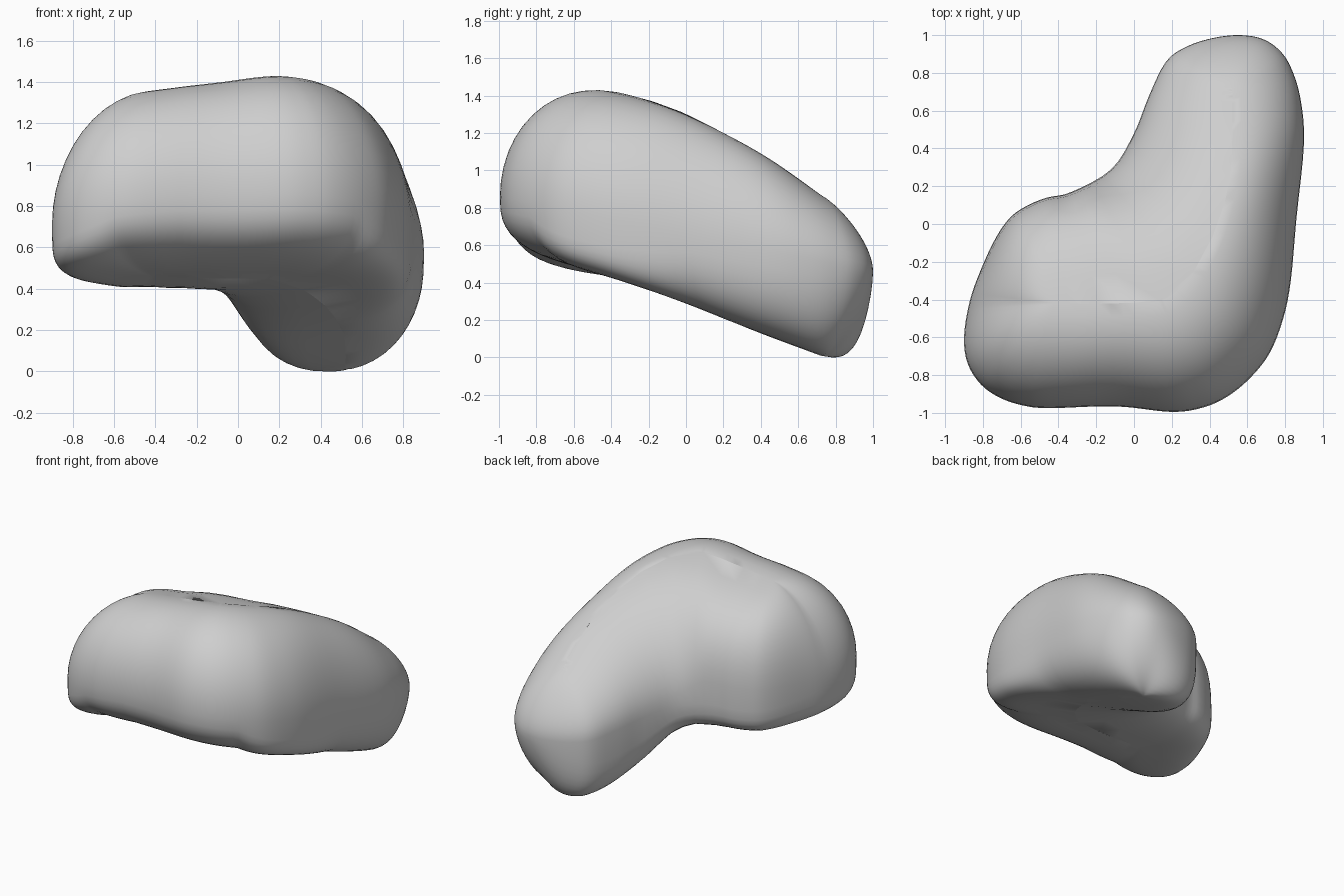
import bpy
import bmesh
import math
from mathutils import Vector

cube = bpy.data.objects.get("Cube")
if cube:
    bpy.data.objects.remove(cube, do_unlink=True)

# Plan outline of the bent body, counter-clockwise from the left arm
OUTLINE = [
    (-.9, -.6), (-.88, -.74), (-.81, -.85), (-.71, -.92), (-.59, -.96), (-.45, -.975),
    (-.1, -.965), (.2, -.995), (.37, -.97), (.5, -.91), (.62, -.81), (.72, -.68),
    (.79, -.5), (.83, -.3), (.86, .03), (.9, .43), (.88, .67), (.83, .83), (.77, .92),
    (.68, .98), (.56, 1), (.42, .985), (.28, .94), (.17, .86), (.08, .68), (0, .48),
    (-.12, .29), (-.33, .17), (-.46, .14), (-.56, .1), (-.65, .04), (-.73, -.07),
    (-.81, -.24), (-.87, -.41),
]

# Spine through both arms: x, y, top height, bottom height
SPINE = [
    (-.42, -.42, 1.34, .45), (-.1, -.42, 1.38, .44), (.2, -.38, 1.41, .43),
    (.4, -.1, 1.33, .33), (.5, .2, 1.19, .2), (.52, .45, 1.05, .1), (.52, .72, .86, 0),
]


def smooth_path(points, steps, closed):
    """Sample a Catmull-Rom curve through the points."""
    pts = [Vector(p) for p in points]
    count = len(pts)

    def get(i):
        return pts[i % count] if closed else pts[max(0, min(count - 1, i))]

    result = []
    for i in range(count if closed else count - 1):
        a, b, c, d = (get(i + k) for k in (-1, 0, 1, 2))
        for s in range(steps):
            t = s / steps
            result.append(b + (c - a) * (t / 2)
                          + (a * 2 - b * 5 + c * 4 - d) * (t * t / 2)
                          + (b * 3 - a - c * 3 + d) * (t ** 3 / 2))
    if not closed:
        result.append(pts[-1])
    return result


def nearest_on_spine(point, spine):
    """Closest spine position, with heights, to a plan point."""
    best, best_distance = None, math.inf
    for a, b in zip(spine, spine[1:]):
        start = Vector((a[0], a[1]))
        along = Vector((b[0], b[1])) - start
        t = max(0, min(1, (point - start).dot(along) / along.length_squared))
        spot = a.lerp(b, t)
        distance = (point - Vector((spot[0], spot[1]))).length
        if distance < best_distance:
            best, best_distance = spot, distance
    return best


def waist_height(x, y):
    """Height of the widest line around the body, sloping down to the back."""
    return .65 - .2 * y + .12 * min(0, x + .3)


def edge_power(edge, foot, upper):
    """Fullness of the rounding between the spine and one outline point."""
    facing = Vector((edge.x - foot[0], edge.y - foot[1])).normalized()
    if upper:
        # Round on top, fuller behind the left arm
        return 1.95 + min(1.1, 3 * max(0, .4 - foot[0])) * max(0, facing.y)
    # Flatter below: tight at the front corners and inner bend, soft at the back tip
    corner = max(0, abs(edge.x) - .6) * max(0, -edge.y) * (9 if edge.x < 0 else 25)
    rear = max(0, foot[1] + .2) * (.5 - 1.2 * facing.x - 1.7 * max(0, facing.y))
    return 3 + corner + rear


def build_body(rings=12):
    bm = bmesh.new()
    outline = smooth_path(OUTLINE, 4, True)
    spine = smooth_path(SPINE, 8, False)
    feet = [nearest_on_spine(p, spine) for p in outline]
    count = len(outline)

    # Smooth how the outline maps to the spine
    for _ in range(12):
        feet = [(feet[i - 1] + feet[i] * 2 + feet[(i + 1) % count]) / 4 for i in range(count)]
        feet = [nearest_on_spine(Vector((f[0], f[1])), spine) for f in feet]

    def make_vert(i, angle, upper):
        edge, foot = outline[i], feet[i]
        power = edge_power(edge, foot, upper)
        reach = math.sin(angle) ** (2 / power)
        rise = max(0, math.cos(angle)) ** (2 / power)
        x = foot[0] + (edge.x - foot[0]) * reach
        y = foot[1] + (edge.y - foot[1]) * reach
        limit = foot[2] if upper else foot[3]
        z = waist_height(x, y) + (limit - waist_height(foot[0], foot[1])) * rise
        if upper:
            # Keep the top sloping down over the back tip
            z -= .5 * rise * max(0, foot[1]) * max(0, y - foot[1])
        return bm.verts.new((x, y, z))

    # Rings from the top spine out to the waist, then back under
    levels = [(k / rings * math.pi / 2, True) for k in range(rings + 1)]
    levels += [(k / rings * math.pi / 2, False) for k in range(rings - 1, -1, -1)]
    grid = [[make_vert(i, angle, upper) for i in range(count)] for angle, upper in levels]
    for inner, outer in zip(grid, grid[1:]):
        for i in range(count):
            j = (i + 1) % count
            bm.faces.new((inner[i], outer[i], outer[j], inner[j]))

    # Weld and close the seams along the spine
    bmesh.ops.remove_doubles(bm, verts=grid[0] + grid[-1], dist=.012)
    open_edges = [e for e in bm.edges if e.is_boundary]
    filled = bmesh.ops.holes_fill(bm, edges=open_edges, sides=0)["faces"]
    bmesh.ops.triangulate(bm, faces=filled)
    bmesh.ops.recalc_face_normals(bm, faces=bm.faces[:])

    lowest = min(v.co.z for v in bm.verts)
    bmesh.ops.translate(bm, verts=bm.verts[:], vec=(0, 0, -lowest))
    mesh = bpy.data.meshes.new("bent_body")
    bm.to_mesh(mesh)
    bm.free()
    body = bpy.data.objects.new("bent_body", mesh)
    bpy.context.collection.objects.link(body)
    return body


def make_material(name, colour):
    material = bpy.data.materials.new(name)
    material.use_nodes = True
    material.diffuse_color = colour
    material.node_tree.nodes["Principled BSDF"].inputs["Base Color"].default_value = colour
    return material


# Single smooth grey body
body = build_body()
body.data.materials.append(make_material("light_grey", (.62, .62, .62, 1)))
bpy.ops.object.select_all(action="DESELECT")
body.select_set(True)
bpy.context.view_layer.objects.active = body
bpy.ops.object.shade_smooth_by_angle(angle=math.radians(60))
